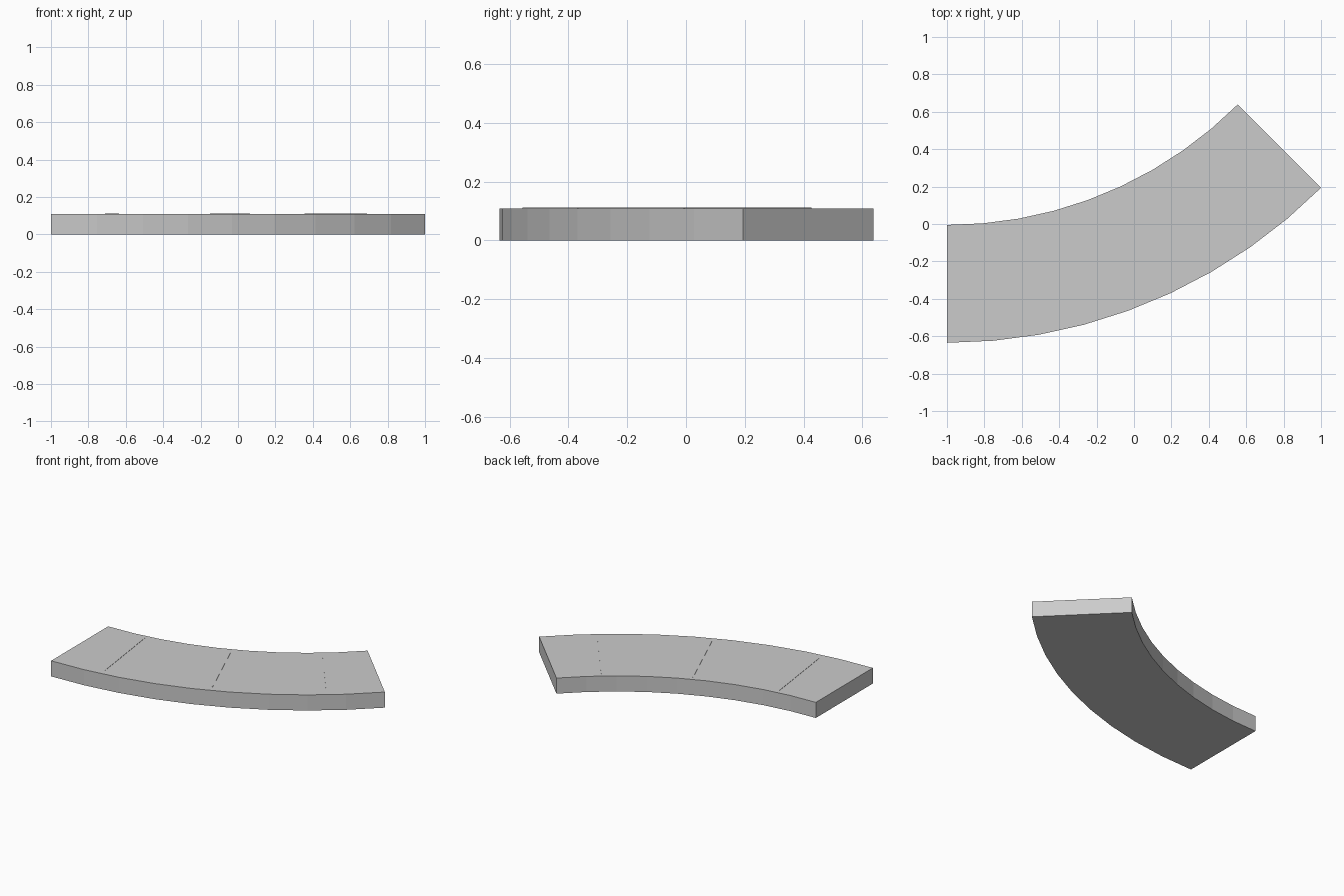
import bpy, bmesh
from math import sin, cos, radians

if "Cube" in bpy.data.objects:
    bpy.data.objects.remove(bpy.data.objects["Cube"])

CX, CY = -1.0, 2.193        # centre of the bend
R_IN, R_OUT = 2.198, 2.828  # inner and outer edge radius
TOP = 0.109
SEGMENTS = 9


def polar(r, deg, z):
    a = radians(deg)
    return (CX + r * sin(a), CY - r * cos(a), z)


def arc_slab(name, r0, r1, a0, a1, steps, z0, z1):
    """Solid sector between two radii and two angles."""
    bm = bmesh.new()
    rings = []
    for i in range(steps + 1):
        a = a0 + (a1 - a0) * i / steps
        rings.append([bm.verts.new(polar(r, a, z))
                      for r, z in ((r0, z0), (r1, z0), (r1, z1), (r0, z1))])
    for p, q in zip(rings, rings[1:]):
        for k in range(4):
            n = (k + 1) % 4
            bm.faces.new((p[k], p[n], q[n], q[k]))
    bm.faces.new(rings[0][::-1])
    bm.faces.new(rings[-1])
    bmesh.ops.recalc_face_normals(bm, faces=bm.faces)
    me = bpy.data.meshes.new(name)
    bm.to_mesh(me)
    bm.free()
    ob = bpy.data.objects.new(name, me)
    bpy.context.collection.objects.link(ob)
    return ob


# Curved slab, 45 degree bend
arc_slab("curved_slab", R_IN, R_OUT, 0, 45, SEGMENTS, 0, TOP)

# Hairline joints across the top, short of both edges
for i, a in enumerate((7.5, 22.5, 37.5)):
    arc_slab(f"joint_line_{i + 1}", R_IN + 0.03, R_OUT - 0.055,
             a - 0.04, a + 0.04, 1, TOP - 0.004, TOP + 0.002)
